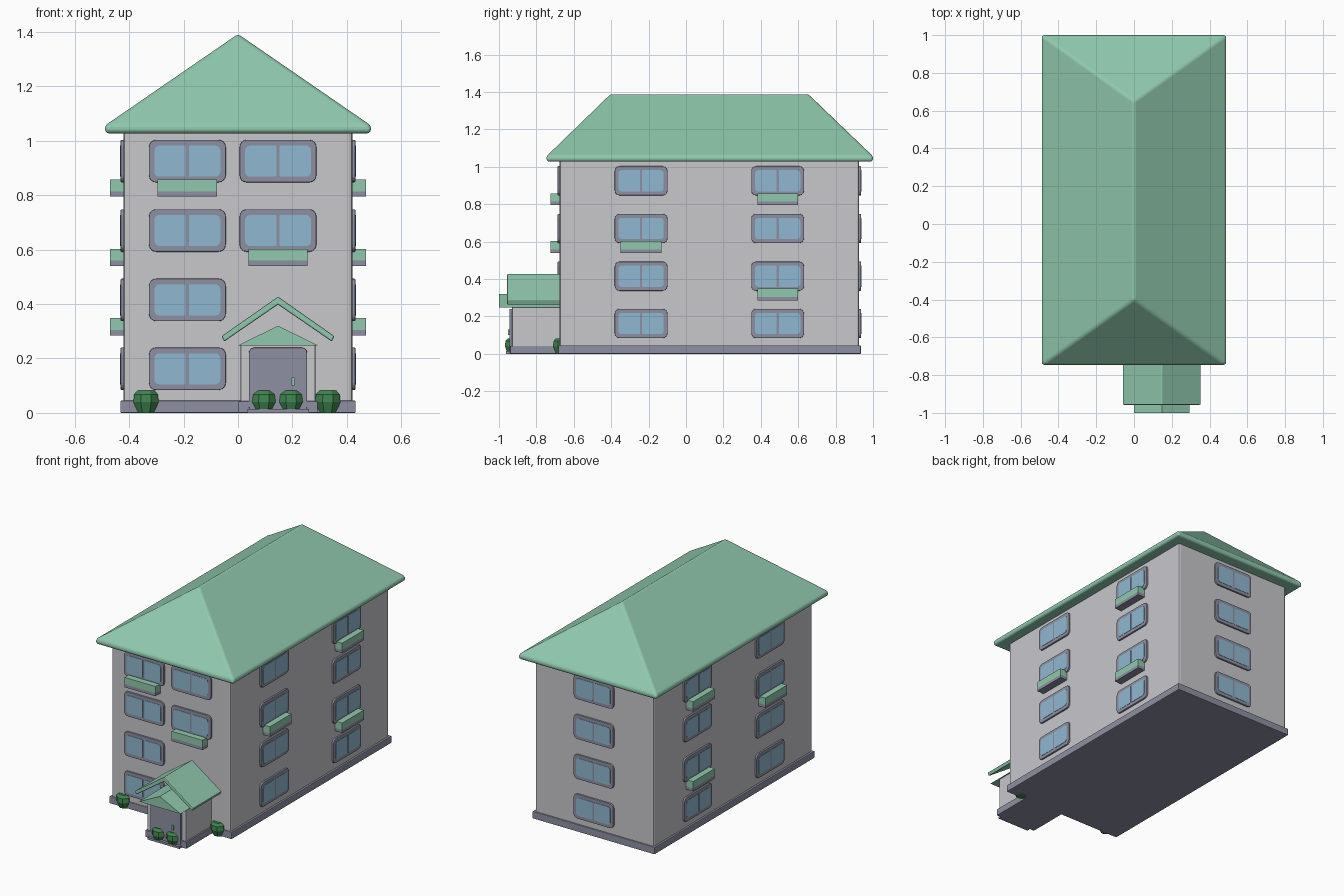
import bpy, bmesh, math
from mathutils import Matrix, Vector

if "Cube" in bpy.data.objects:
    bpy.data.objects.remove(bpy.data.objects["Cube"], do_unlink=True)


def material(name, rgb):
    m = bpy.data.materials.new(name)
    m.use_nodes = True
    m.diffuse_color = (*rgb, 1)
    m.node_tree.nodes["Principled BSDF"].inputs["Base Color"].default_value = (*rgb, 1)
    return m


GREEN = material("mint_green", (0.28, 0.58, 0.42))
WALL = material("pale_plaster", (0.58, 0.57, 0.60))
GREY = material("blue_grey_trim", (0.27, 0.28, 0.36))
GLASS = material("window_blue", (0.28, 0.48, 0.64))
LEAF = material("leaf_green", (0.05, 0.23, 0.08))


def finish(bm, name, mat, bevel=0, segments=2):
    bmesh.ops.recalc_face_normals(bm, faces=bm.faces)
    mesh = bpy.data.meshes.new(name)
    bm.to_mesh(mesh)
    bm.free()
    mesh.materials.append(mat)
    ob = bpy.data.objects.new(name, mesh)
    bpy.context.collection.objects.link(ob)
    if bevel:
        mod = ob.modifiers.new("soft_edges", "BEVEL")
        mod.width = bevel
        mod.segments = segments
        mod.limit_method = "ANGLE"
        mod.angle_limit = math.radians(30)
    return ob


def box(name, mat, lo, hi, bevel=0, matrix=None):
    bm = bmesh.new()
    bmesh.ops.create_cube(bm, size=1)
    lo, hi = Vector(lo), Vector(hi)
    for v in bm.verts:
        v.co = (lo + hi) / 2 + v.co * (hi - lo)
    if matrix:
        bm.transform(matrix)
    return finish(bm, name, mat, bevel)


def prism(name, mat, profile, y0, y1, bevel=0, matrix=None):
    """Extrude an x-z outline from y0 to y1."""
    bm = bmesh.new()
    face = bm.faces.new([bm.verts.new((x, y0, z)) for x, z in profile])
    new = bmesh.ops.extrude_face_region(bm, geom=[face])["geom"]
    bmesh.ops.translate(bm, vec=(0, y1 - y0, 0),
                        verts=[g for g in new if isinstance(g, bmesh.types.BMVert)])
    if matrix:
        bm.transform(matrix)
    return finish(bm, name, mat, bevel)


def rounded(x0, x1, z0, z1, left, right):
    """Rectangle outline with rounded corners, one radius per side."""
    pts = []
    corners = [(x1, z1, -1, -1, right, 0), (x0, z1, 1, -1, left, 90),
               (x0, z0, 1, 1, left, 180), (x1, z0, -1, 1, right, 270)]
    for x, z, sx, sz, r, start in corners:
        for k in range(5):
            a = math.radians(start + k * 22.5)
            pts.append((x + sx * r + r * math.cos(a), z + sz * r + r * math.sin(a)))
    return pts


# Wall frames: local x runs along the wall, local -y points outwards
CY = 0.125
HX, HY = 0.42, 0.80


def wall_frame(side, along):
    turn, pos = {
        "front": (0, (along, CY - HY, 0)),
        "back": (180, (along, CY + HY, 0)),
        "left": (90, (HX, along, 0)),
        "right": (-90, (-HX, along, 0)),
    }[side]
    return Matrix.Translation(pos) @ Matrix.Rotation(math.radians(turn), 4, "Z")


def window(side, along, z):
    m = wall_frame(side, along)
    tag = f"{side}_window"
    prism(tag + "_frame", GREY, rounded(-0.141, 0.141, z - 0.078, z + 0.078, 0.026, 0.026),
          0.01, -0.011, 0.003, m)
    for s, l, r in ((-1, 0.018, 0.003), (1, 0.003, 0.018)):
        x0, x1 = sorted((s * 0.006, s * 0.121))
        prism(tag + "_pane", GLASS, rounded(x0, x1, z - 0.057, z + 0.057, l, r),
              -0.008, -0.013, 0, m)


def planter(side, along, z):
    """Flower box with a trim base, under the window centred at height z."""
    m = wall_frame(side, along)
    box(side + "_planter", GREEN, (-0.109, -0.05, z - 0.111), (0.109, 0.01, z - 0.067), 0, m)
    box(side + "_planter_base", GREY, (-0.109, -0.05, z - 0.13), (0.109, 0.01, z - 0.111), 0, m)


# Main block
box("house_walls", WALL, (-HX, CY - HY, 0.02), (HX, CY + HY, 1.04), 0.012)
box("house_plinth", GREY, (-0.432, -0.682, 0), (0.432, 0.935, 0.045), 0.004)

# Hipped roof with a soft eave band
bm = bmesh.new()
rings = []
for z, inset in ((1.027, 0.004), (1.055, 0)):
    rings.append([bm.verts.new((sx * (0.49 - inset), CY + 0.002 + sy * (0.874 - inset), z))
                  for sx, sy in ((-1, -1), (1, -1), (1, 1), (-1, 1))])
low, top = rings
ridge = [bm.verts.new((0, y, 1.392)) for y in (-0.4, 0.65)]
bm.faces.new(low)
for i in range(4):
    j = (i + 1) % 4
    bm.faces.new((low[i], low[j], top[j], top[i]))
bm.faces.new((top[0], top[1], ridge[0]))
bm.faces.new((top[1], top[2], ridge[1], ridge[0]))
bm.faces.new((top[2], top[3], ridge[1]))
bm.faces.new((top[3], top[0], ridge[0], ridge[1]))
finish(bm, "hipped_roof", GREEN, 0.012, 3)

# Windows and planters
ROWS = (0.925, 0.67, 0.415, 0.162)
for row, z in enumerate(ROWS):
    window("front", -0.186, z)
    window("back", 0, z)
    if row < 2:
        window("front", 0.147, z)
    for side in ("left", "right"):
        for y in (-0.24, 0.49):
            window(side, y, z)
planter("front", -0.186, ROWS[0])
planter("front", 0.147, ROWS[1])
for side in ("left", "right"):
    planter(side, 0.49, ROWS[0])
    planter(side, -0.24, ROWS[1])
    planter(side, 0.49, ROWS[2])

# Entrance porch
PX = 0.147
box("porch_walls", WALL, (PX - 0.137, -0.93, 0.02), (PX + 0.137, -0.66, 0.255), 0.005)
box("porch_plinth", GREY, (PX - 0.146, -0.94, 0), (PX + 0.146, -0.67, 0.043), 0.003)
prism("porch_pediment", GREEN, [(PX - 0.147, 0.248), (PX + 0.147, 0.248), (PX, 0.32)],
      -1.0, -0.66)
half = [(0, 0.427), (0.207, 0.282), (0.198, 0.262), (0, 0.398)]
outline = [(PX + x, z) for x, z in half] + [(PX - x, z) for x, z in half[2:0:-1]]
prism("porch_canopy", GREEN, outline, -0.957, -0.66, 0.005)

# Door, handle and step
prism("front_door", GREY, rounded(PX - 0.107, PX + 0.107, 0.003, 0.24, 0.02, 0.02),
      -0.92, -0.944, 0.003)
box("door_handle", GREEN, (0.197, -0.952, 0.1), (0.207, -0.94, 0.13))
box("door_step", GREY, (0.034, -0.962, 0), (0.26, -0.93, 0.014))

# Faceted bushes, stacked from eight-sided rings
for x, y in ((-0.338, -0.665), (0.095, -0.922), (0.195, -0.922), (0.33, -0.665)):
    bm = bmesh.new()
    loops = []
    for z, r in ((0, 0.034), (0.04, 0.05), (0.068, 0.047), (0.083, 0.032)):
        loops.append([bm.verts.new((x + r * math.cos(a), y + r * math.sin(a), z))
                      for a in (math.pi * (k + 0.5) / 4 for k in range(8))])
    bm.faces.new(loops[0])
    bm.faces.new(loops[-1])
    for a, b in zip(loops, loops[1:]):
        for k in range(8):
            n = (k + 1) % 8
            bm.faces.new((a[k], a[n], b[n], b[k]))
    finish(bm, "bush", LEAF)
